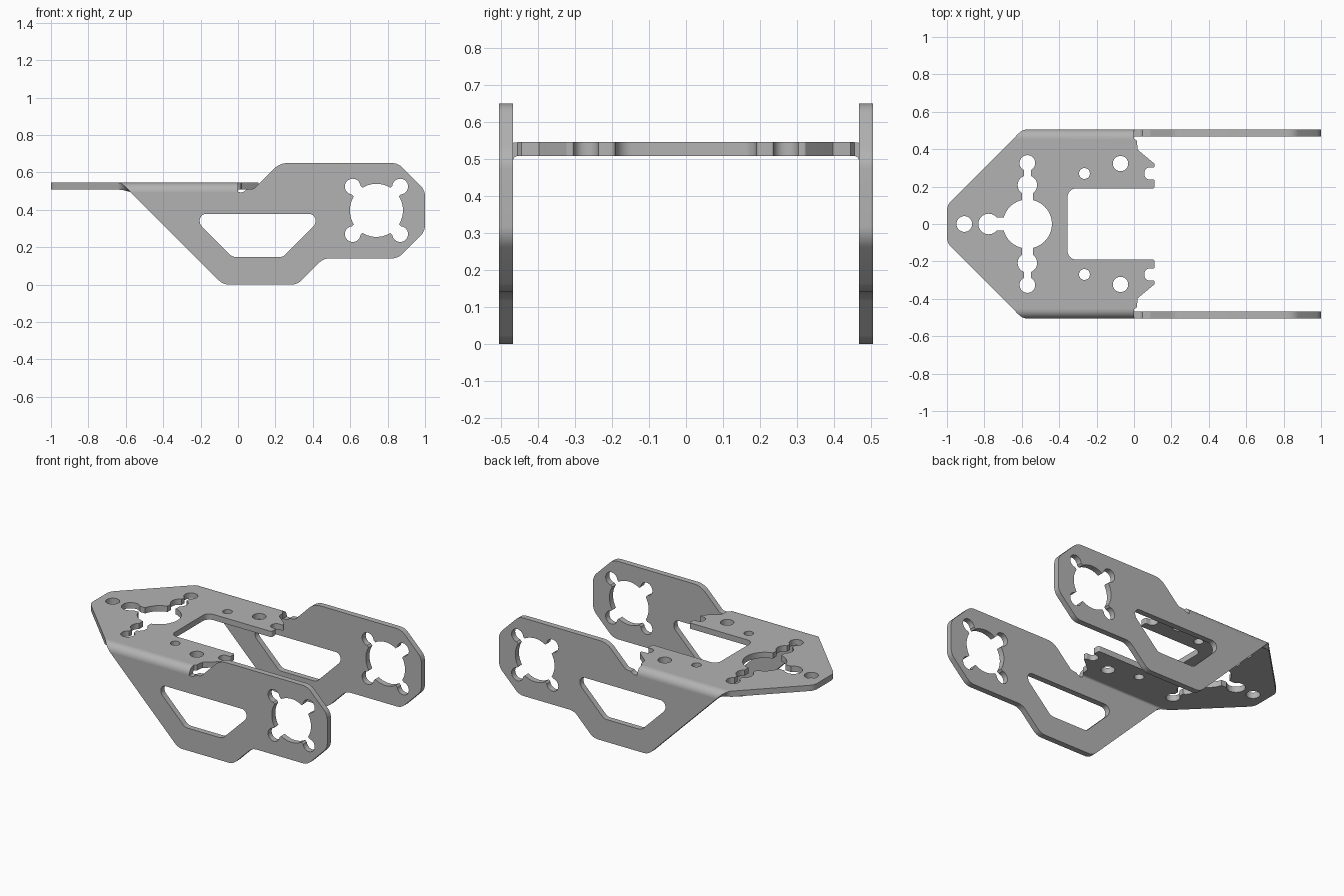
import bpy, bmesh, math
from mathutils import Vector

cube = bpy.data.objects.get("Cube")
if cube:
    bpy.data.objects.remove(cube, do_unlink=True)

metal = bpy.data.materials.new("grey sheet metal")
metal.use_nodes = True
GREY = (0.45, 0.45, 0.45, 1)
metal.diffuse_color = GREY
metal.node_tree.nodes["Principled BSDF"].inputs["Base Color"].default_value = GREY

T = 0.0375          # sheet thickness
TOP = 0.545         # upper face of the flat plate
OUT = 0.505         # outer face of the side plates
R = 0.05            # outer bend radius


def flat(u, v, w):      # profile lies in the top plate
    return (u, v, TOP - T + w)


def upright(side):      # profile lies in a side plate
    return lambda u, v, w: (u, side * (OUT - T + w), v)


def rounded(corners, steps=7):
    """Polygon outline with a fillet radius given as third value of a corner."""
    pts = []
    n = len(corners)
    for i, c in enumerate(corners):
        p = Vector(c[:2])
        r = c[2] if len(c) > 2 else 0
        if r == 0:
            pts.append(p)
            continue
        a = (Vector(corners[i - 1][:2]) - p).normalized()
        b = (Vector(corners[(i + 1) % n][:2]) - p).normalized()
        half = a.angle(b) / 2
        centre = p + (a + b).normalized() * (r / math.sin(half))
        start = p + a * (r / math.tan(half)) - centre
        end = p + b * (r / math.tan(half)) - centre
        sweep = start.angle(end)
        for k in range(steps + 1):
            t = k / steps
            q = start * math.sin((1 - t) * sweep) + end * math.sin(t * sweep)
            pts.append(centre + q / math.sin(sweep))
    return pts


def circle(x, y, r, n=40):
    return [(x + r * math.cos(2 * math.pi * k / n),
             y + r * math.sin(2 * math.pi * k / n)) for k in range(n)]


def slot(x1, y1, x2, y2, width):
    """Straight channel from one point to another."""
    a, b = Vector((x1, y1)), Vector((x2, y2))
    side = (b - a).orthogonal().normalized() * width / 2
    return [a + side, b + side, b - side, a - side]


def prism(name, outline, place, low=0.0, high=T):
    bm = bmesh.new()
    rings = [[bm.verts.new(place(p[0], p[1], w)) for p in outline] for w in (low, high)]
    bm.faces.new(rings[0])
    bm.faces.new(rings[1])
    for i in range(len(outline)):
        bm.faces.new((rings[0][i - 1], rings[0][i], rings[1][i], rings[1][i - 1]))
    bmesh.ops.recalc_face_normals(bm, faces=bm.faces)
    mesh = bpy.data.meshes.new(name)
    bm.to_mesh(mesh)
    bm.free()
    mesh.materials.append(metal)
    obj = bpy.data.objects.new(name, mesh)
    bpy.context.collection.objects.link(obj)
    return obj


def finish(obj):
    bpy.ops.object.select_all(action='DESELECT')
    obj.select_set(True)
    bpy.context.view_layer.objects.active = obj
    bpy.ops.object.shade_smooth_by_angle(angle=math.radians(25))


def punched(name, outline, holes, place):
    """Plate with all hole outlines cut through it."""
    plate = prism(name, outline, place)
    cutters = [prism("hole_cutter", h, place, -T, 2 * T) for h in holes]
    for c in cutters:
        c.hide_render = True
        mod = plate.modifiers.new("hole", 'BOOLEAN')
        mod.operation = 'DIFFERENCE'
        mod.solver = 'EXACT'
        mod.object = c
    bpy.context.view_layer.update()
    done = plate.evaluated_get(bpy.context.evaluated_depsgraph_get())
    mesh = bpy.data.meshes.new_from_object(done)
    plate.modifiers.clear()
    plate.data = mesh
    for c in cutters:
        bpy.data.objects.remove(c, do_unlink=True)
    finish(plate)


# Top plate: half outline from the nose to the inner cut-out, then mirrored
half = [(-1, 0.1, 0.07), (-0.645, OUT - R), (0, OUT - R), (0.015, 0.445), (0.02, 0.397),
        (0.11, 0.322, 0.008), (0.11, 0.303, 0.006), (0.055, 0.303, 0.03),
        (0.055, 0.237, 0.03), (0.11, 0.237, 0.006), (0.11, 0.19, 0.012),
        (-0.355, 0.19, 0.045)]
mirrored = [(c[0], -c[1], *c[2:]) for c in reversed(half)]

CX = -0.57
holes = [circle(CX, 0, 0.131, 56), circle(-0.777, 0, 0.055), circle(-0.907, 0, 0.042),
         slot(-0.777, 0, CX, 0, 0.07)]
for s in (1, -1):
    holes += [circle(CX, s * 0.208, 0.052), circle(CX, s * 0.326, 0.042),
              slot(CX, 0, CX, s * 0.208, 0.06), slot(CX, s * 0.208, CX, s * 0.326, 0.036),
              circle(-0.265, s * 0.27, 0.029), circle(-0.072, s * 0.323, 0.041)]
punched("top_plate", rounded(half + mirrored), holes, flat)

# Side plate outline with bend relief, lightening window and round mount opening
side_outline = rounded([
    (-0.575, TOP - R), (-0.08, 0, 0.08), (0.317, 0, 0.08), (0.457, 0.14, 0.08),
    (0.855, 0.14, 0.08), (1, 0.285, 0.08), (1, 0.505, 0.08), (0.855, 0.65, 0.08),
    (0.222, 0.65, 0.11), (0.085, 0.513, 0.02), (0.045, 0.509), (0.034, 0.498),
    (0.018, 0.493), (0, TOP - R)])
window = rounded([(-0.205, 0.378, 0.035), (0.415, 0.378, 0.035), (0.415, 0.322, 0.05),
                  (0.24, 0.147, 0.05), (-0.03, 0.147, 0.05), (-0.205, 0.322, 0.05)])
MX, MZ, D = 0.74, 0.397, 0.127
side_holes = [window, circle(MX, MZ, 0.142, 56)]
for sx in (1, -1):
    for sz in (1, -1):
        x, z = MX + sx * D, MZ + sz * D
        side_holes += [circle(x, z, 0.042), slot(MX, MZ, x, z, 0.066)]

for label, s in (("left", 1), ("right", -1)):
    # The model's left is +x, so the sides are named back and front here
    label = "back" if s > 0 else "front"
    punched(label + "_side_plate", side_outline, side_holes, upright(s))

    # Quarter-round bend joining the plates, with a slanted outer end
    bm = bmesh.new()
    steps = 10
    sections = []
    for k in range(steps + 1):
        a = math.pi / 2 * k / steps
        x0 = -0.645 + 0.07 * k / steps
        sections.append([bm.verts.new((x, s * (OUT - R + r * math.sin(a)),
                                       TOP - R + r * math.cos(a)))
                         for x, r in ((x0, R), (0, R), (0, R - T), (x0, R - T))])
    for a, b in zip(sections, sections[1:]):
        for i in range(4):
            bm.faces.new((a[i - 1], a[i], b[i], b[i - 1]))
    bmesh.ops.recalc_face_normals(bm, faces=bm.faces)
    # Open ends butt against the plates; make sure the shell faces outward
    probe = max(bm.faces, key=lambda f: f.calc_center_median().z)
    if probe.normal.z < 0:
        bmesh.ops.reverse_faces(bm, faces=bm.faces)
    mesh = bpy.data.meshes.new(label + "_bend")
    bm.to_mesh(mesh)
    bm.free()
    mesh.materials.append(metal)
    bend = bpy.data.objects.new(label + "_bend", mesh)
    bpy.context.collection.objects.link(bend)
    finish(bend)
